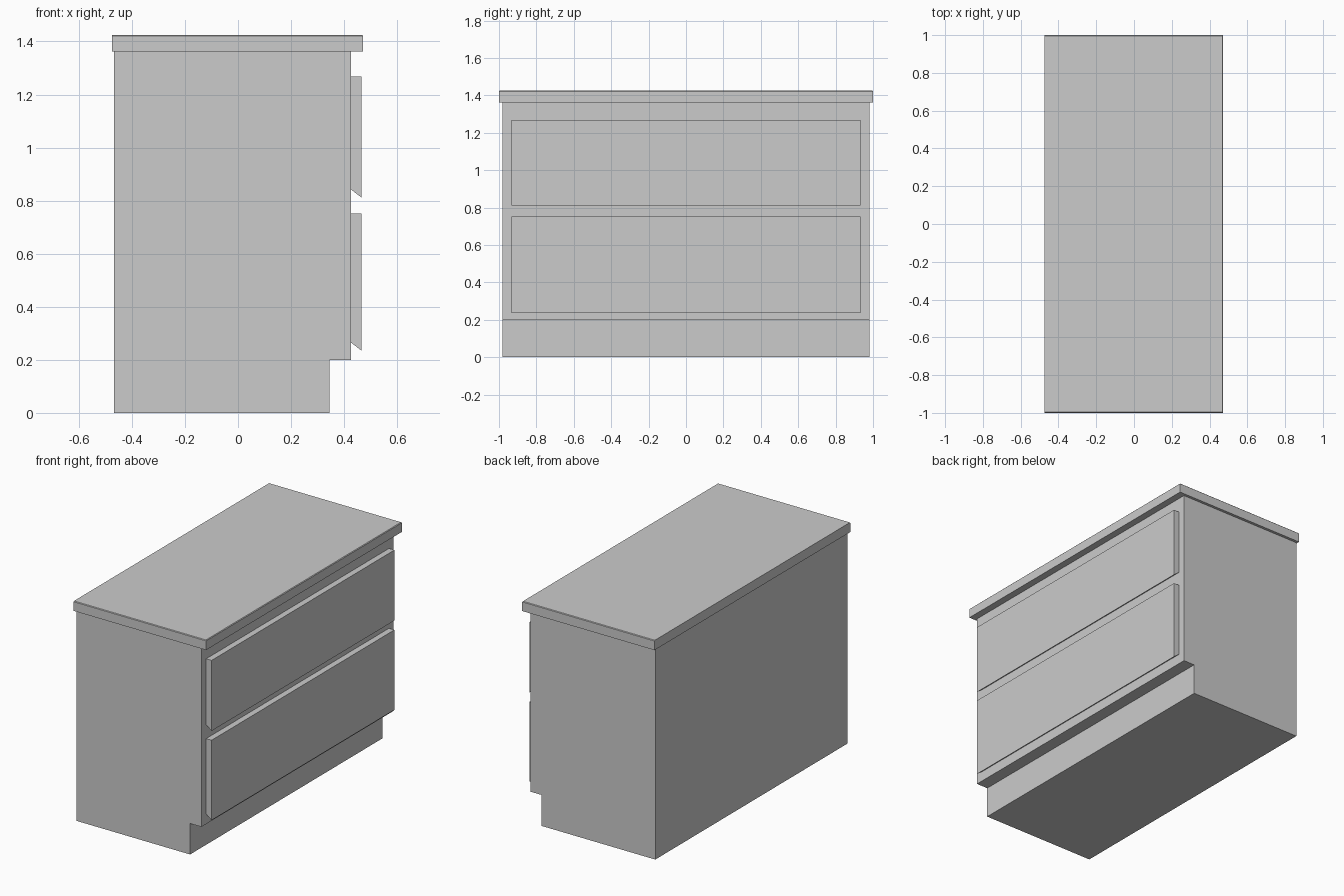
import bpy
import bmesh

if "Cube" in bpy.data.objects:
    bpy.data.objects.remove(bpy.data.objects["Cube"])


def extrude_profile(name, profile, half_width):
    """Extrude an x-z outline symmetrically along y."""
    bm = bmesh.new()
    face = bm.faces.new([bm.verts.new((x, -half_width, z)) for x, z in profile])
    side = bmesh.ops.extrude_face_region(bm, geom=[face])
    verts = [v for v in side["geom"] if isinstance(v, bmesh.types.BMVert)]
    bmesh.ops.translate(bm, verts=verts, vec=(0, 2 * half_width, 0))
    bmesh.ops.recalc_face_normals(bm, faces=bm.faces)
    mesh = bpy.data.meshes.new(name)
    bm.to_mesh(mesh)
    bm.free()
    obj = bpy.data.objects.new(name, mesh)
    bpy.context.collection.objects.link(obj)
    return obj


# Cabinet body with recessed toe kick
extrude_profile("cabinet_body", [
    (-0.468, 0), (0.345, 0), (0.345, 0.2), (0.426, 0.2),
    (0.426, 1.362), (-0.468, 1.362)], 0.982)

# Countertop with a fine chamfer along the exposed upper edges
top = extrude_profile("countertop", [
    (-0.475, 1.362), (0.472, 1.362), (0.472, 1.425), (-0.475, 1.425)], 1.0)
bm = bmesh.new()
bm.from_mesh(top.data)
edges = [e for e in bm.edges
         if all(v.co.z > 1.4 for v in e.verts)
         and any(v.co.x > 0 for v in e.verts)]
bmesh.ops.bevel(bm, geom=edges, offset=0.004, segments=1, affect='EDGES')
bm.to_mesh(top.data)
bm.free()

# Drawer fronts with an undercut finger grip along the bottom
for name, low, high in (("lower_drawer_front", 0.235, 0.752),
                        ("upper_drawer_front", 0.812, 1.268)):
    extrude_profile(name, [
        (0.426, low + 0.03), (0.465, low), (0.465, high), (0.426, high)], 0.934)
